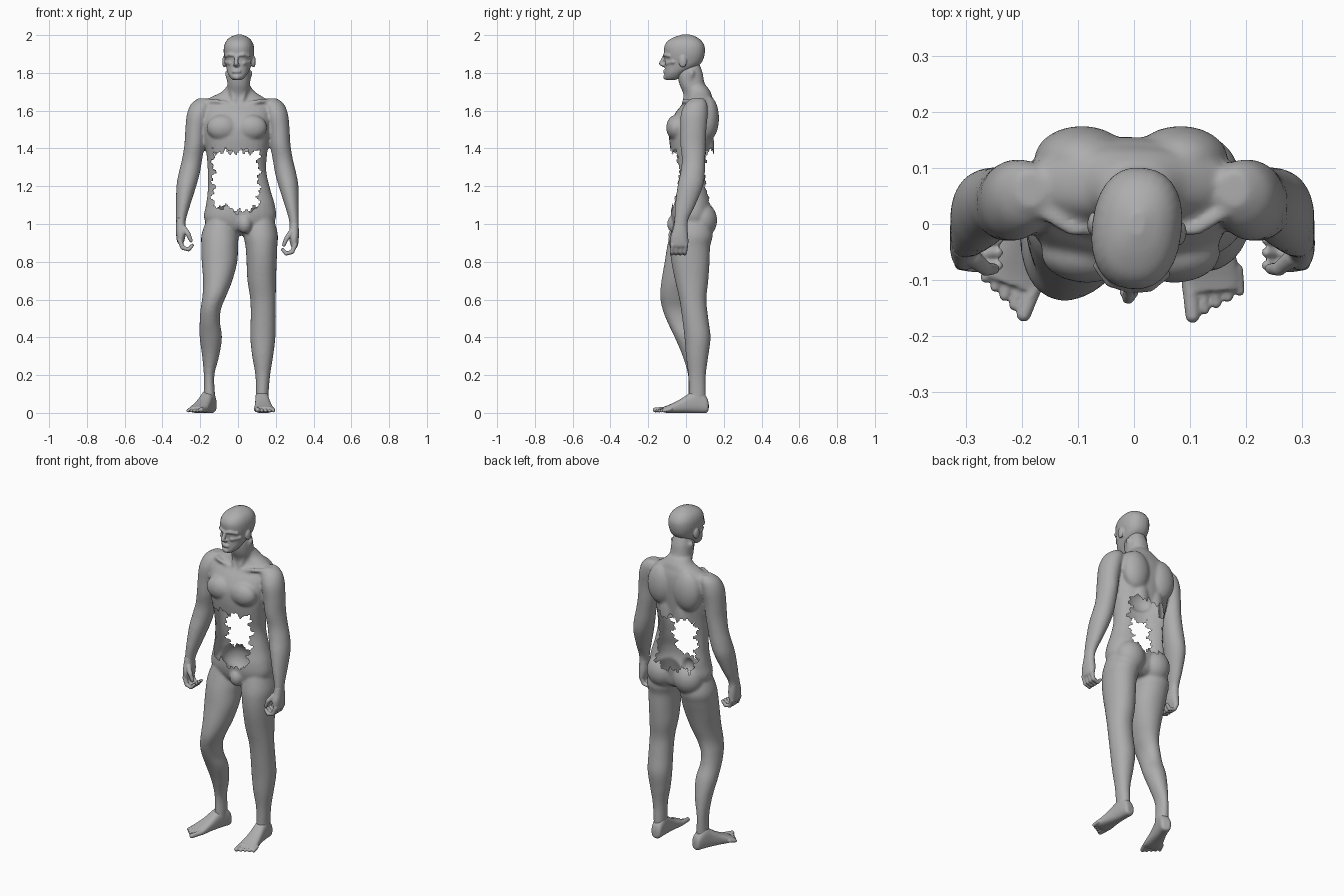
import bpy, bmesh, math
from mathutils import Vector, Matrix

skin = bpy.data.materials.new("grey_skin")
skin.diffuse_color = (0.42, 0.42, 0.42, 1)
SIDES = 28


def bridge(bm, rings):
    for a, b in zip(rings, rings[1:]):
        for i in range(SIDES):
            j = (i + 1) % SIDES
            bm.faces.new((a[i], a[j], b[j], b[i]))
    bm.faces.new(rings[0][::-1])
    bm.faces.new(rings[-1])


def loft(bm, secs, axis="z", mat=Matrix(), power=2.3, steps=5):
    """Smooth closed loft; each section is (position, a0, a1, b0, b1)."""
    s = [secs[0]] + list(secs) + [secs[-1]]
    path = []
    for k in range(1, len(s) - 2):
        for t in [n / steps for n in range(steps)]:
            path.append([0.5 * (2 * b + (c - a) * t + (2 * a - 5 * b + 4 * c - d) * t * t
                                + (3 * b - a - 3 * c + d) * t ** 3)
                         for a, b, c, d in zip(s[k - 1], s[k], s[k + 1], s[k + 2])])
    path.append(secs[-1])
    rings = []
    for p, a0, a1, b0, b1 in path:
        ring = []
        for i in range(SIDES):
            c, n = math.cos(math.tau * i / SIDES), math.sin(math.tau * i / SIDES)
            a = (a0 + a1) / 2 + (a1 - a0) / 2 * math.copysign(abs(c) ** (2 / power), c)
            b = (b0 + b1) / 2 + (b1 - b0) / 2 * math.copysign(abs(n) ** (2 / power), n)
            ring.append(bm.verts.new(mat @ Vector((a, b, p) if axis == "z" else (a, p, b))))
        rings.append(ring)
    bridge(bm, rings)


def ball(bm, centre, size, mat=Matrix()):
    bmesh.ops.create_uvsphere(bm, u_segments=24, v_segments=14, radius=1,
                              matrix=mat @ Matrix.Translation(centre) @ Matrix.Diagonal((*size, 1)))


def limb(bm, points, radii, mat=Matrix()):
    """Chain of rounded tapered segments."""
    for p, r in zip(points, radii):
        ball(bm, p, (r, r, r), mat)
    for p, q, r, w in zip(points, points[1:], radii, radii[1:]):
        p, q = Vector(p), Vector(q)
        turn = (q - p).to_track_quat("Z", "Y").to_matrix().to_4x4()
        bmesh.ops.create_cone(bm, cap_ends=True, segments=16, radius1=r, radius2=w, depth=(q - p).length,
                              matrix=mat @ Matrix.Translation((p + q) / 2) @ turn)


def fuse(name, bm, voxel, smooth=4):
    """Melt the overlapping volumes into one smooth skin."""
    bmesh.ops.recalc_face_normals(bm, faces=bm.faces)
    me = bpy.data.meshes.new(name)
    bm.to_mesh(me)
    bm.free()
    me.materials.append(skin)
    ob = bpy.data.objects.new(name, me)
    bpy.context.collection.objects.link(ob)
    m = ob.modifiers.new("remesh", "REMESH")
    m.mode, m.voxel_size, m.use_smooth_shade = "VOXEL", voxel, True
    m = ob.modifiers.new("soften", "SMOOTH")
    m.factor, m.iterations = 0.5, smooth
    bpy.context.view_layer.objects.active = ob
    for n in ("remesh", "soften"):
        bpy.ops.object.modifier_apply(modifier=n)
    ob.data.materials.clear()
    ob.data.materials.append(skin)
    for p in ob.data.polygons:
        p.use_smooth = True
        p.material_index = 0
    return ob


# torso and neck
bm = bmesh.new()
loft(bm, [(.94, -.05, .09, .0, .09), (.97, -.14, .16, -.055, .125), (1.03, -.18, .2, -.078, .135),
          (1.10, -.17, .195, -.078, .14), (1.18, -.16, .172, -.062, .125), (1.28, -.16, .15, -.058, .12),
          (1.38, -.168, .155, -.08, .135), (1.46, -.183, .165, -.09, .145), (1.53, -.19, .172, -.085, .152),
          (1.59, -.19, .175, -.055, .155), (1.64, -.185, .17, -.015, .15), (1.67, -.145, .135, .005, .14),
          (1.70, -.085, .09, .01, .13), (1.73, -.06, .065, .0, .11)])
loft(bm, [(1.6, -.055, .06, -.01, .14), (1.68, -.056, .062, -.012, .13), (1.74, -.055, .064, -.035, .1),
          (1.8, -.052, .062, -.045, .088), (1.85, -.04, .05, -.03, .07)])
# chest, back and seat muscles, collar bones
for s in (-1, 1):
    ball(bm, (s * .078 - .006, -.052, 1.51), (.082, .053, .068))
    ball(bm, (s * .088 - .005, .115, 1.56), (.085, .06, .12))
    ball(bm, (s * .05 - .005, .095, 1.4), (.055, .055, .16))
    ball(bm, (s * .088 + .012, .085, 1.02), (.088, .08, .095))
    limb(bm, [(s * .02, -.012, 1.625), (s * .11, -.01, 1.65), (s * .19, .04, 1.645)], (.011, .012, .014))
    limb(bm, [(s * .015, -.012, 1.63), (s * .058 + .004, .03, 1.8)], (.012, .016))
# rounded groin
ball(bm, (.035, -.06, 1.0), (.04, .04, .05))

# arms
ARM = [(1.665, .15, .205, .03, .095), (1.635, .135, .243, -.005, .112), (1.58, .145, .265, -.028, .115),
       (1.5, .163, .273, -.03, .108), (1.42, .17, .278, -.03, .105), (1.34, .184, .291, -.022, .102),
       (1.27, .196, .308, -.03, .1), (1.2, .215, .32, -.045, .09), (1.1, .247, .322, -.058, .05),
       (1.02, .27, .322, -.062, .012), (.96, .274, .322, -.066, .01)]
left_side = Matrix()
right_side = Matrix.Translation((-.006, 0, 0)) @ Matrix.Diagonal((-1, 1, 1, 1))
for side in (left_side, right_side):
    loft(bm, ARM, mat=side, power=2)

# bent leg, then straight leg
loft(bm, [(1.06, -.15, -.03, -.05, .1), (.95, -.192, .0, -.083, .13), (.88, -.194, .0, -.1, .115),
          (.8, -.192, -.004, -.113, .09), (.7, -.185, -.03, -.13, .06), (.62, -.188, -.062, -.137, .035),
          (.55, -.198, -.09, -.125, .03), (.48, -.203, -.095, -.098, .04), (.4, -.203, -.085, -.06, .07),
          (.3, -.19, -.1, -.018, .092), (.2, -.181, -.125, .01, .1), (.1, -.182, -.122, .012, .1),
          (.05, -.182, -.122, .01, .1)], power=2.1)
loft(bm, [(1.06, .05, .18, -.05, .1), (.95, .03, .21, -.08, .14), (.88, .04, .208, -.085, .128),
          (.8, .045, .205, -.078, .125), (.7, .05, .201, -.058, .118), (.6, .065, .2, -.035, .108),
          (.5, .067, .2, -.02, .118), (.4, .065, .198, -.008, .13), (.3, .075, .186, .0, .118),
          (.2, .092, .17, .012, .105), (.1, .095, .162, .015, .105), (.05, .095, .162, .01, .105)], power=2.1)
body = fuse("body", bm, .008, 5)

# ragged opening through the waist, front and back
bm = bmesh.new()
bm.from_mesh(body.data)
gone = []
for f in bm.faces:
    x, y, z = f.calc_center_median()
    jag_z = .012 * math.sin(x * 75 + y * 9) + .008 * math.sin(x * 171)
    jag_x = .009 * math.sin(z * 70) + .007 * math.sin(z * 163 + 1)
    low = 1.09 - .03 * math.exp(-((x - .02) / .05) ** 2)
    if low + jag_z < z < 1.385 + jag_z and -.13 + jag_x < x < .11 + jag_x:
        gone.append(f)
bmesh.ops.delete(bm, geom=gone, context="FACES")
bm.to_mesh(body.data)
bm.free()

# head with face and ears, turned slightly
bm = bmesh.new()
turn = Matrix.Translation((.006, 0, 0)) @ Matrix.Rotation(math.radians(-7), 4, "Z")
loft(bm, [(1.762, -.022, .022, -.105, -.06), (1.775, -.038, .038, -.113, -.03), (1.80, -.054, .054, -.112, .0),
          (1.83, -.064, .064, -.112, .055), (1.86, -.071, .071, -.112, .086), (1.9, -.079, .079, -.115, .099),
          (1.94, -.078, .078, -.115, .099), (1.97, -.066, .066, -.096, .082), (1.99, -.044, .044, -.06, .055),
          (2.003, -.012, .012, -.02, .02)], mat=turn)
limb(bm, [(0, -.115, 1.888), (0, -.132, 1.85), (0, -.119, 1.84)], (.009, .012, .01), turn)
ball(bm, (0, -.11, 1.778), (.02, .011, .014), turn)
for z in (1.812, 1.803):
    ball(bm, (0, -.112, z), (.025, .01, .005), turn)
for s in (-1, 1):
    limb(bm, [(s * .012, -.113, 1.892), (s * .035, -.108, 1.897), (s * .06, -.083, 1.89)],
         (.009, .01, .009), turn)
    limb(bm, [(s * .035, -.095, 1.852), (s * .061, -.06, 1.858)], (.014, .012), turn)
    ball(bm, (s * .01, -.122, 1.842), (.008, .01, .007), turn)
    ball(bm, (s * .078, -.008, 1.86), (.011, .021, .032), turn)
fuse("head", bm, .0045, 2)

# hands with loosely curled fingers
for name, side, lift in (("left_hand", left_side, 0), ("right_hand", right_side, .022)):
    bm = bmesh.new()
    mat = Matrix.Translation((0, 0, lift)) @ side
    loft(bm, [(1.01, .275, .32, -.06, .005), (.97, .272, .322, -.07, .008), (.93, .27, .322, -.082, .012),
              (.89, .278, .318, -.08, .012), (.875, .285, .31, -.07, .005)], mat=mat)
    for i in range(4):
        y = -.07 + i * .023
        limb(bm, [(.302, y, .89), (.287, y - .004, .852), (.255, y - .006, .843), (.236, y - .004, .865)],
             (.013, .0115, .0105, .009), mat)
    limb(bm, [(.282, -.06, .955), (.258, -.08, .925), (.243, -.08, .89)], (.016, .013, .01), mat)
    fuse(name, bm, .0045, 2)

# feet with separate toes
for name, flip, x, angle in (("right_foot", 1, -.158, -19), ("left_foot", -1, .127, 3)):
    bm = bmesh.new()
    mat = (Matrix.Translation((x, .055, 0)) @ Matrix.Rotation(math.radians(angle), 4, "Z")
           @ Matrix.Diagonal((flip, 1, 1, 1)))
    loft(bm, [(.064, -.018, .018, .015, .05), (.053, -.03, .03, .0, .085), (.01, -.035, .035, -.001, .125),
              (-.035, -.038, .038, -.001, .105), (-.09, -.045, .043, -.001, .07),
              (-.145, -.053, .05, -.001, .043), (-.175, -.05, .05, .003, .032)], axis="y", mat=mat, power=2.6)
    for i in range(5):
        tx, r = .036 - i * .0215, (.0145 if i == 0 else .0105)
        limb(bm, [(tx, -.155 + i * .004, .02), (tx - .002, -.217 + i * .01, r + .001)], (r, r * .9), mat)
    fuse(name, bm, .0045, 2)
